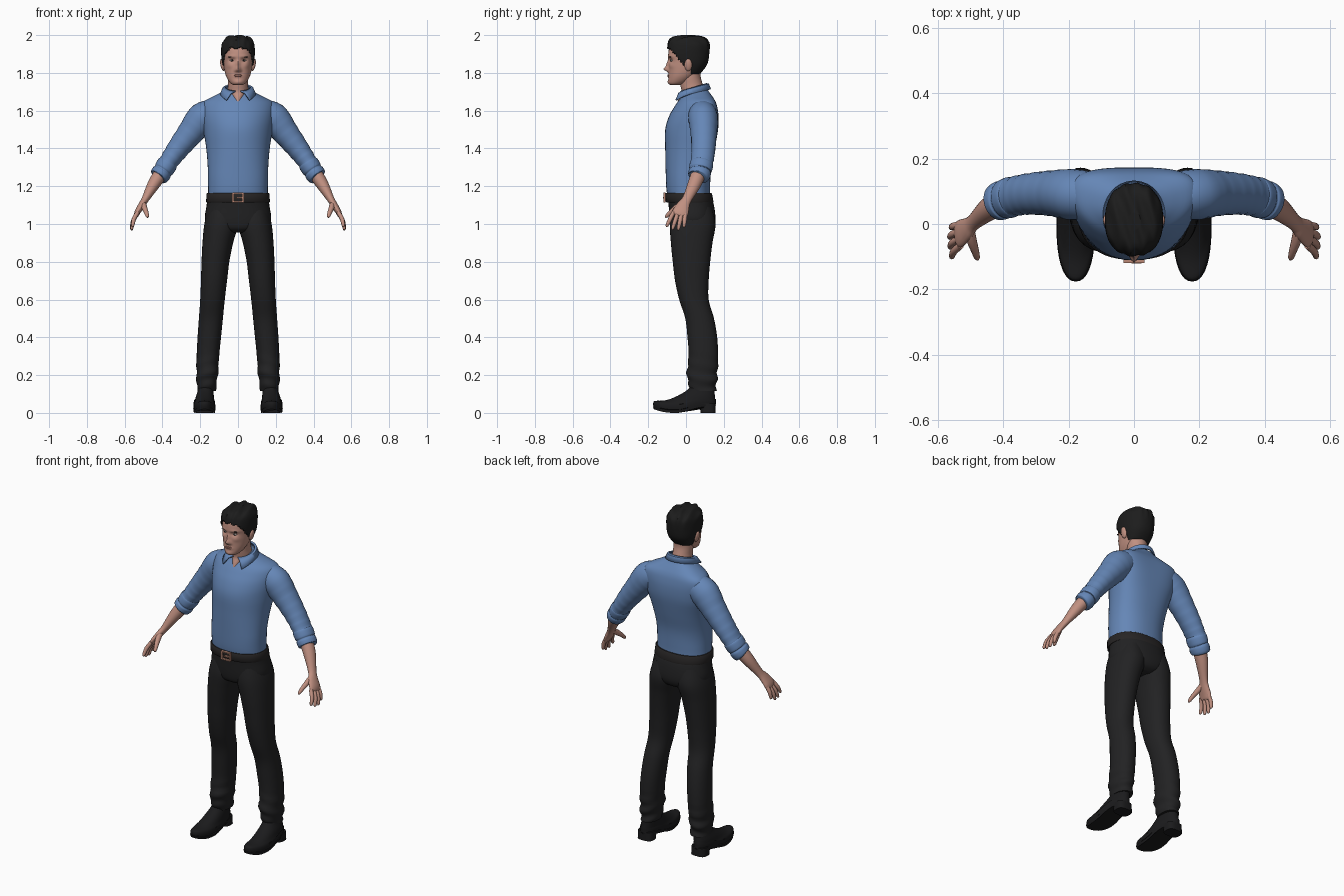
import bpy, bmesh, math
from math import sin, cos, pi, exp
from mathutils import Vector

cube = bpy.data.objects.get("Cube")
if cube:
    bpy.data.objects.remove(cube)


def material(name, r, g, b):
    m = bpy.data.materials.new(name)
    m.use_nodes = True
    m.diffuse_color = (r, g, b, 1)
    bsdf = m.node_tree.nodes["Principled BSDF"]
    bsdf.inputs["Base Color"].default_value = (r, g, b, 1)
    bsdf.inputs["Roughness"].default_value = 0.7
    return m


SHIRT = material("shirt blue", .13, .24, .47)
TROUSER = material("trouser black", .016, .016, .017)
SKIN = material("skin", .53, .28, .22)
HAIR = material("hair black", .012, .012, .012)
SHOE = material("shoe black", .011, .011, .012)
BELT = material("belt charcoal", .02, .018, .018)
COPPER = material("buckle copper", .5, .25, .18)
EYE = material("eye white", .55, .5, .47)
LIP = material("lip", .38, .16, .13)


def finish(name, bm, mat, angle=50):
    bmesh.ops.recalc_face_normals(bm, faces=bm.faces)
    me = bpy.data.meshes.new(name)
    bm.to_mesh(me)
    bm.free()
    me.materials.append(mat)
    me.shade_smooth()
    me.set_sharp_from_angle(angle=math.radians(angle))
    ob = bpy.data.objects.new(name, me)
    bpy.context.scene.collection.objects.link(ob)
    return ob


def resample(rows, steps):
    """Catmull-Rom curve through rows of numbers."""
    out = []
    for i in range(len(rows) - 1):
        p = [rows[max(0, min(len(rows) - 1, i + k))] for k in (-1, 0, 1, 2)]
        for j in range(steps):
            t = j / steps
            out.append([b + t / 2 * (c - a + t * (2*a - 5*b + 4*c - d + t * (3*b - a - 3*c + d)))
                        for a, b, c, d in zip(*p)])
    return out + [list(rows[-1])]


def skin_rings(name, rings, mat, side=1, shape=None, keep=None):
    bm = bmesh.new()
    loops = []
    for ring in rings:
        pts = [shape(p) if shape else p for p in ring]
        loops.append([bm.verts.new((p[0] * side, p[1], p[2])) for p in pts])
    n = len(loops[0])
    for a, b in zip(loops, loops[1:]):
        for i in range(n):
            bm.faces.new((a[i], a[(i + 1) % n], b[(i + 1) % n], b[i]))
    bm.faces.new(loops[0])
    bm.faces.new(loops[-1])
    if keep:
        gone = [f for f in bm.faces if not keep(f.calc_center_median())]
        bmesh.ops.delete(bm, geom=gone, context='FACES')
    return finish(name, bm, mat)


def loft(name, rows, mat, side=1, steps=4, n=36, power=2, **kw):
    """Horizontal sections: (z, half width, front, back) or (z, in, out, front, back)."""
    rows = [(r[0], -r[1], *r[1:]) if len(r) == 4 else r for r in rows]
    rings = []
    for z, x0, x1, y0, y1 in resample(rows, steps):
        ring = []
        for i in range(n):
            c, s = cos(2 * pi * i / n), sin(2 * pi * i / n)
            c, s = [math.copysign(abs(q) ** (2 / power), q) for q in (c, s)]
            ring.append(Vector(((x0 + x1 + c * (x1 - x0)) / 2, (y0 + y1 + s * (y1 - y0)) / 2, z)))
        rings.append(ring)
    return skin_rings(name, rings, mat, side, **kw)


def tube(name, rows, mat, side=1, steps=4, n=20, fold=0):
    """Limb along a path: (x, y, z, thickness radius, y radius)."""
    path = resample(rows, steps)
    rings = []
    for i, r in enumerate(path):
        a, b = path[max(0, i - 1)], path[min(len(path) - 1, i + 1)]
        d = (Vector(b[:3]) - Vector(a[:3])).normalized()
        v = Vector((0, 1, 0))
        v = (v - d * v.dot(d)).normalized()
        u = v.cross(d)
        k = 1 + fold * sin(i * 2.1) * i / len(path)
        rings.append([Vector(r[:3]) + u * (r[3] * k * cos(2 * pi * j / n)) + v * (r[4] * k * sin(2 * pi * j / n))
                      for j in range(n)])
    return skin_rings(name, rings, mat, side)


def ball(name, loc, size, mat, tilt=0):
    bm = bmesh.new()
    bmesh.ops.create_uvsphere(bm, u_segments=20, v_segments=12, radius=1)
    ob = finish(name, bm, mat)
    ob.location, ob.scale, ob.rotation_euler = loc, size, (0, tilt, 0)
    return ob


def box(name, loc, size, mat):
    bm = bmesh.new()
    bmesh.ops.create_cube(bm, size=1)
    ob = finish(name, bm, mat)
    ob.location, ob.scale = loc, size
    return ob


# Shirt body, with shoulders set back from the chest
def set_back(p):
    k = max(0, min(1, (p.z - 1.25) / .25))
    p.y += .04 * k * min(1, abs(p.x) / .19) ** 2
    return p


loft("shirt_body", [(1.155, .158, -.1, .128), (1.2, .158, -.105, .128), (1.3, .16, -.108, .132),
     (1.4, .168, -.11, .152), (1.5, .184, -.11, .17), (1.57, .194, -.09, .172), (1.62, .196, -.062, .165),
     (1.65, .18, -.042, .155), (1.675, .132, -.022, .14), (1.7, .085, -.005, .122), (1.72, .06, .005, .11)],
     SHIRT, power=2.25, n=48, shape=set_back)

# Turned-down collar, higher at the back, with two front points
bm = bmesh.new()
strip = []
for i in range(41):
    s = i / 40
    a, b = .2 + s * (2 * pi - .4), .72 + s * (2 * pi - 1.44)
    top = Vector((.066 * sin(a), .042 - .066 * cos(a), 1.722 - .02 * cos(a)))
    low = Vector((.092 * sin(b), .025 - .104 * cos(b), 1.688 - .025 * cos(b) - .026 * max(0, cos(b)) ** 2))
    mid = (top + low) / 2 + Vector((0, 0, .012))
    strip.append([bm.verts.new(p) for p in (top, mid, low)])
for a, b in zip(strip, strip[1:]):
    for k in (0, 1):
        bm.faces.new((a[k], a[k + 1], b[k + 1], b[k]))
collar = finish("collar", bm, SHIRT)
solid = collar.modifiers.new("thickness", 'SOLIDIFY')
solid.thickness, solid.offset = .008, 0

# Trouser seat, belt and buckle
loft("trouser_seat", [(.955, .07, -.045, .11), (.975, .13, -.075, .142), (1.02, .174, -.086, .156),
     (1.1, .166, -.092, .148), (1.15, .16, -.098, .13)], TROUSER, power=2.3)
loft("belt", [(1.115, .167, -.104, .144), (1.12, .169, -.108, .145), (1.16, .166, -.11, .138),
     (1.165, .162, -.106, .134)], BELT, steps=1, n=48, power=2.25)
for x in (-.027, .027):
    box("buckle_side", (x, -.114, 1.14), (.009, .012, .05), COPPER)
for z in (1.118, 1.162):
    box("buckle_bar", (0, -.114, z), (.06, .012, .007), COPPER)
box("buckle_prong", (.008, -.116, 1.14), (.03, .01, .008), COPPER)


def hem_folds(p):
    k = max(0, min(1, (.32 - p.z) / .1))
    p.y += .005 * k * sin(p.z * 95 + p.x * 20)
    p.x += .003 * k * sin(p.z * 80)
    return p


def sole_bend(p):
    if p.z < .045:
        arch = max(0, min(1, (p.y + .03) / .1))
        p.z += .03 * arch
    p.z += .02 * max(0, min(1, (-.07 - p.y) / .1)) ** 2
    return p


for side, word in ((1, "left_"), (-1, "right_")):
    # Trouser leg
    loft(word + "trouser_leg", [(1.09, .01, .155, -.07, .135), (1, .0, .178, -.085, .156),
         (.9, .026, .188, -.08, .14), (.8, .046, .193, -.07, .128), (.7, .058, .196, -.058, .12),
         (.6, .07, .2, -.036, .12), (.5, .08, .207, -.004, .148), (.4, .09, .214, .008, .165),
         (.3, .1, .219, .014, .17), (.2, .106, .22, .004, .166), (.15, .115, .218, .016, .162),
         (.115, .117, .214, .022, .158)], TROUSER, side, steps=6, power=2.2, shape=hem_folds)
    # Shoe, sole and heel
    loft(word + "shoe", [(.012, .122, .234, -.172, .156), (.03, .12, .236, -.174, .158),
         (.047, .122, .234, -.162, .158), (.064, .126, .228, -.108, .156), (.09, .128, .222, -.045, .153),
         (.12, .13, .212, .005, .15), (.15, .132, .208, .03, .145)], SHOE, side, power=2.2, shape=sole_bend)
    loft(word + "sole", [(0, .122, .234, -.17, .155), (.015, .119, .237, -.176, .159)],
         SHOE, side, steps=1, power=2.3, shape=sole_bend)
    loft(word + "heel", [(0, .13, .226, .078, .157), (.05, .132, .224, .07, .156)],
         SHOE, side, steps=1, power=3)

    # Sleeve with a rolled cuff
    tube(word + "sleeve", [(.12, .085, 1.585, .07, .07), (.185, .09, 1.562, .083, .078), (.25, .094, 1.485, .07, .07),
         (.32, .092, 1.395, .058, .063), (.37, .084, 1.325, .05, .06), (.4, .076, 1.28, .048, .057)],
         SHIRT, side, steps=6, n=28, fold=.035)
    tube(word + "rolled_cuff", [(.368, .085, 1.328, .046, .055), (.374, .083, 1.318, .054, .062),
         (.392, .077, 1.29, .053, .061), (.398, .075, 1.281, .048, .056), (.404, .073, 1.272, .053, .06),
         (.418, .067, 1.252, .051, .057), (.422, .065, 1.247, .042, .048)], SHIRT, side, n=28)
    # Forearm and palm in one tapering form
    tube(word + "forearm_and_palm", [(.4, .072, 1.28, .038, .04), (.445, .045, 1.212, .033, .036),
         (.49, .006, 1.133, .02, .026), (.51, -.014, 1.1, .018, .034), (.53, -.028, 1.067, .016, .042),
         (.539, -.034, 1.046, .012, .04), (.542, -.036, 1.04, .005, .03)], SKIN, side)
    # Four fingers fanned front to back, and the thumb
    for i, finger in enumerate(("index", "middle", "ring", "little")):
        mid = 1 - abs(i - 1.6) / 1.6
        base = Vector((.531 + .006 * mid, -.066 + .021 * i, 1.062 - .012 * mid))
        tip = Vector((.557 + .008 * mid, -.104 + .031 * i, .985 - .025 * mid))
        rows = []
        for t, r in ((0, .011), (.45, .0115), (.85, .009), (.96, .006), (1, .002)):
            p = base.lerp(tip, t) + Vector((.008 * sin(pi * t), 0, 0))
            rows.append((*p, r, r))
        tube(f"{word}{finger}_finger", rows, SKIN, side, steps=3, n=12)
    tube(word + "thumb", [(.502, -.012, 1.115, .014, .016), (.496, -.05, 1.088, .015, .016),
         (.486, -.082, 1.062, .012, .012), (.48, -.102, 1.042, .009, .009), (.478, -.11, 1.035, .003, .003)],
         SKIN, side, n=12)
    # Ear, eye and brow
    ball(word + "ear", (side * .082, .012, 1.842), (.011, .02, .033), SKIN, side * .2)
    ball(word + "eye", (side * .031, -.073, 1.866), (.013, .01, .0055), EYE)
    ball(word + "iris", (side * .031, -.08, 1.866), (.005, .004, .005), HAIR)
    ball(word + "brow", (side * .033, -.082, 1.886), (.019, .007, .0035), HAIR, side * .1)

# Neck
loft("neck", [(1.64, .02, -.046, .09), (1.67, .034, -.036, .1), (1.7, .054, -.024, .1),
     (1.74, .053, -.03, .088), (1.78, .055, -.03, .078), (1.82, .055, -.02, .08)], SKIN)

# Head; each bump is (x, z, x spread, z spread, push forward)
BUMPS = ((.031, 1.868, .016, .012, -.011), (0, 1.82, .012, .013, .024), (0, 1.845, .009, .02, .012),
         (.012, 1.812, .008, .008, .006), (0, 1.783, .022, .008, .005), (0, 1.75, .02, .012, .005),
         (.036, 1.886, .025, .008, .004), (.045, 1.838, .016, .014, .004))


def face_shape(p):
    if p.y < 0:
        p.y -= sum(a * exp(-((abs(p.x) - x) / sx) ** 2 - ((p.z - z) / sz) ** 2) for x, z, sx, sz, a in BUMPS)
    return p


loft("head", [(1.735, .02, -.078, -.035), (1.742, .036, -.089, -.012), (1.758, .05, -.093, .02),
     (1.785, .064, -.092, .055), (1.82, .073, -.092, .09), (1.86, .078, -.092, .108), (1.9, .081, -.094, .113),
     (1.94, .077, -.085, .11), (1.97, .058, -.06, .09), (1.985, .025, -.025, .05)],
     SKIN, steps=8, n=80, power=2.15, shape=face_shape)
ball("upper_lip", (0, -.092, 1.788), (.021, .007, .003), LIP)
ball("lower_lip", (0, -.091, 1.781), (.018, .008, .004), LIP)


# Hair cap trimmed to the hairline, with tousled locks on top
def tousle(p):
    k = max(0, min(1, (p.z - 1.9) / .07))
    p.z += .005 * k * sin(p.x * 110 + p.y * 40)
    p.y += .004 * k * sin(p.x * 170)
    return p


def is_hair(c):
    edge = 1.932 + .004 * sin(c.x * 130)
    return (c.z > edge or (c.z > 1.838 and c.y > -.085 + .8 * (1.93 - c.z))
            or (c.z > 1.795 and c.y > .03))


hair = loft("hair", [(1.785, .056, -.02, .062), (1.81, .07, -.05, .088), (1.85, .084, -.085, .114),
            (1.9, .089, -.1, .123), (1.95, .087, -.095, .124), (1.975, .075, -.084, .112),
            (1.99, .055, -.062, .085), (1.996, .02, -.02, .035)],
            HAIR, steps=8, n=64, power=2.25, shape=tousle, keep=is_hair)
solid = hair.modifiers.new("thickness", 'SOLIDIFY')
solid.thickness, solid.offset = .012, -1
